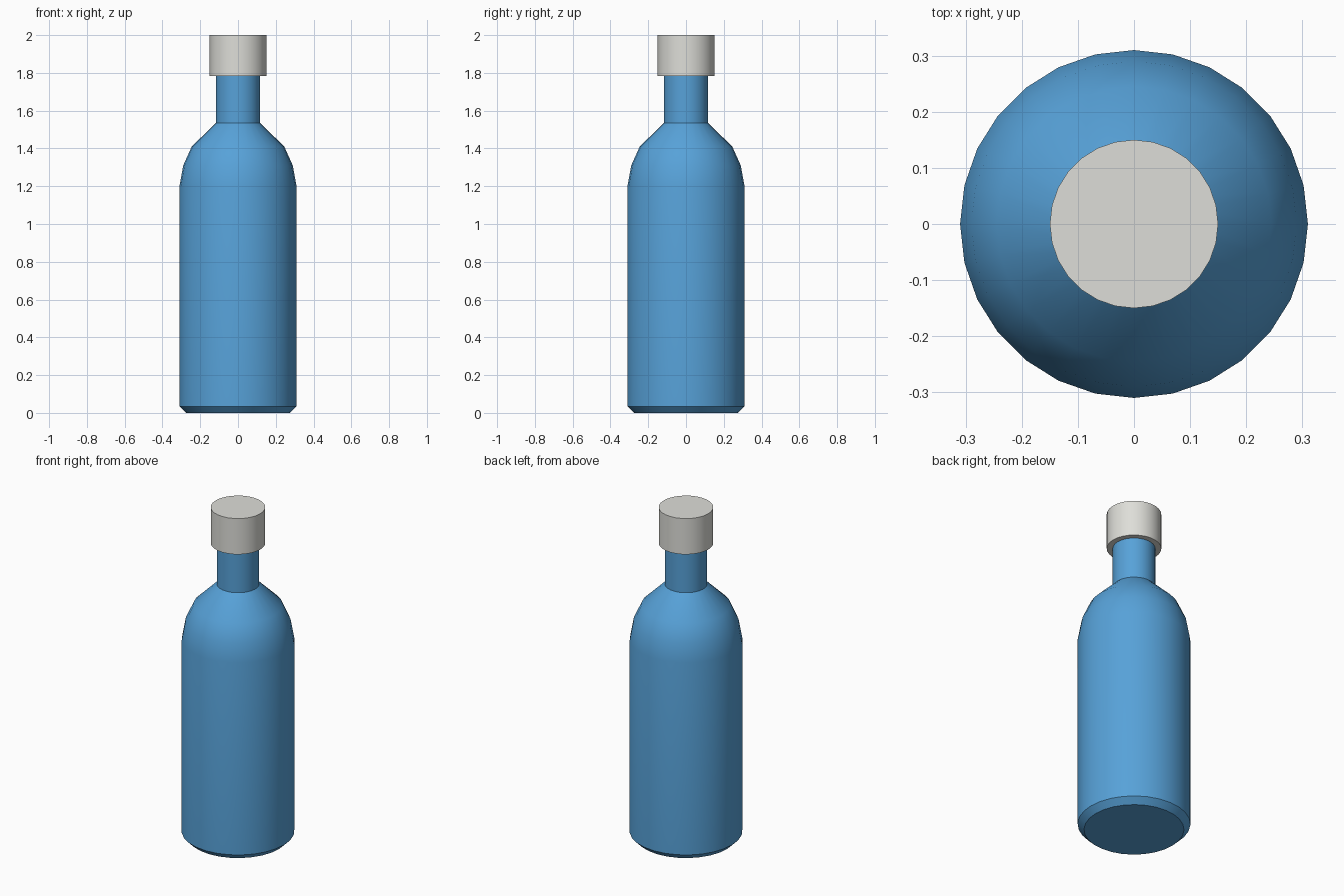
import bpy, bmesh, math

if "Cube" in bpy.data.objects:
    bpy.data.objects.remove(bpy.data.objects["Cube"])

SIDES = 28


def material(name, rgb):
    m = bpy.data.materials.new(name)
    m.diffuse_color = (*rgb, 1.0)
    m.use_nodes = True
    m.node_tree.nodes["Principled BSDF"].inputs["Base Color"].default_value = m.diffuse_color
    return m


def lathe(name, profile, mat):
    """Revolve (radius, z) points, listed bottom to top, and cap both ends."""
    bm = bmesh.new()
    rings = []
    for r, z in profile:
        rings.append([bm.verts.new((r * math.cos(2 * math.pi * i / SIDES),
                                    r * math.sin(2 * math.pi * i / SIDES), z))
                      for i in range(SIDES)])
    for low, high in zip(rings, rings[1:]):
        for i in range(SIDES):
            j = (i + 1) % SIDES
            bm.faces.new((low[i], low[j], high[j], high[i]))
    bm.faces.new(rings[0][::-1])
    bm.faces.new(rings[-1])
    mesh = bpy.data.meshes.new(name)
    bm.to_mesh(mesh)
    bm.free()
    mesh.materials.append(mat)
    obj = bpy.data.objects.new(name, mesh)
    bpy.context.collection.objects.link(obj)
    bpy.ops.object.select_all(action='DESELECT')
    obj.select_set(True)
    bpy.context.view_layer.objects.active = obj
    bpy.ops.object.shade_smooth_by_angle(angle=math.radians(30))
    return obj


blue = material("bottle blue", (0.095, 0.36, 0.69))
grey = material("cap light grey", (0.73, 0.73, 0.69))

# Bottle: chamfered base, straight body, rounded shoulder, neck
lathe("bottle_body", [(0.275, 0.0), (0.31, 0.035), (0.31, 1.2), (0.29, 1.31),
                      (0.245, 1.41), (0.117, 1.535), (0.117, 1.79)], blue)

# Screw cap
lathe("bottle_cap", [(0.15, 1.783), (0.15, 2.0)], grey)
